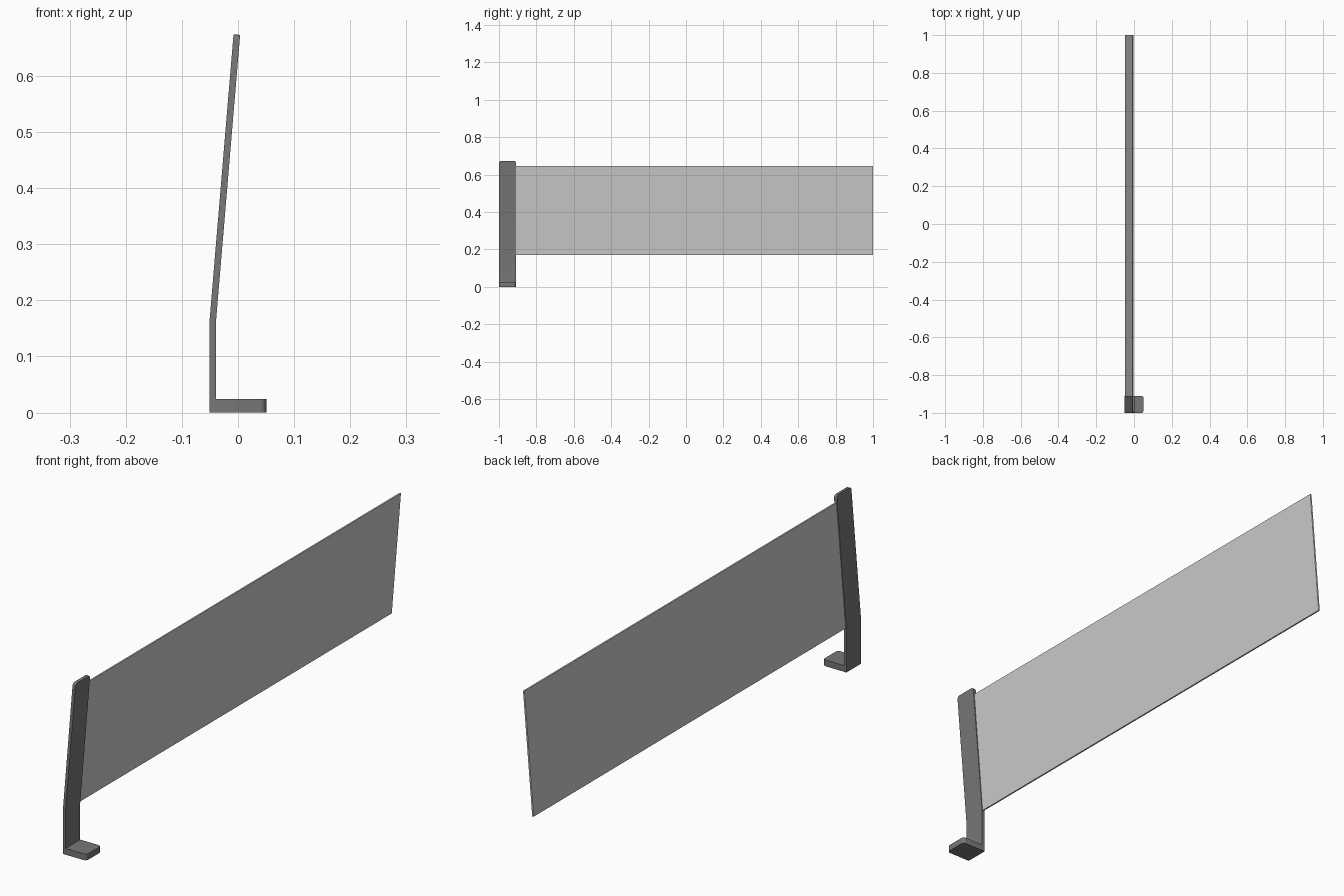
import bpy, bmesh

if "Cube" in bpy.data.objects:
    bpy.data.objects.remove(bpy.data.objects["Cube"])

POST_Y = (-1.0, -0.91)


def extrude_profile(name, profile, y0, y1, mat, round_test=None, radius=0.012):
    """Extrude an (x, z) profile along y; round the edges picked by round_test."""
    bm = bmesh.new()
    face = bm.faces.new([bm.verts.new((x, y0, z)) for x, z in profile])
    ext = bmesh.ops.extrude_face_region(bm, geom=[face])
    moved = [g for g in ext["geom"] if isinstance(g, bmesh.types.BMVert)]
    bmesh.ops.translate(bm, verts=moved, vec=(0, y1 - y0, 0))
    if round_test:
        edges = [e for e in bm.edges
                 if abs(e.verts[0].co.y - e.verts[1].co.y) < 1e-5
                 and all(round_test(v.co) for v in e.verts)]
        bmesh.ops.bevel(bm, geom=edges, offset=radius, segments=5,
                        profile=0.5, affect='EDGES')
    bmesh.ops.recalc_face_normals(bm, faces=bm.faces)
    mesh = bpy.data.meshes.new(name)
    bm.to_mesh(mesh)
    bm.free()
    mesh.materials.append(mat)
    obj = bpy.data.objects.new(name, mesh)
    bpy.context.collection.objects.link(obj)
    bpy.context.view_layer.objects.active = obj
    bpy.ops.object.select_all(action='DESELECT')
    obj.select_set(True)
    bpy.ops.object.shade_smooth_by_angle()
    return obj


def material(name, color):
    mat = bpy.data.materials.new(name)
    mat.diffuse_color = color
    mat.use_nodes = True
    mat.node_tree.nodes["Principled BSDF"].inputs["Base Color"].default_value = mat.diffuse_color
    return mat


# Dark bracket, lighter translucent panel
dark = material("dark_grey", (0.185, 0.185, 0.185, 1))
clear = material("clear_grey", (0.54, 0.54, 0.54, 0.5))

# Bent upright strip with rounded top corners
extrude_profile(
    "post",
    [(-0.0505, 0), (-0.039, 0), (-0.039, 0.165), (0.0038, 0.673),
     (-0.008, 0.674), (-0.0505, 0.166)],
    *POST_Y, dark, round_test=lambda c: c.z > 0.6)

# Short foot block with rounded outer corners
extrude_profile(
    "foot", [(-0.039, 0), (0.0505, 0), (0.0505, 0.024), (-0.039, 0.024)],
    *POST_Y, dark, round_test=lambda c: c.x > 0.04)

# Thin tilted screen, held in the middle of the post's thickness
T = 0.003
bottom, top = (-0.0442, 0.17), (-0.0048, 0.646)
extrude_profile(
    "screen_panel",
    [(bottom[0] - T, bottom[1]), (bottom[0] + T, bottom[1]),
     (top[0] + T, top[1]), (top[0] - T, top[1])],
    POST_Y[1], 1.0, clear)
